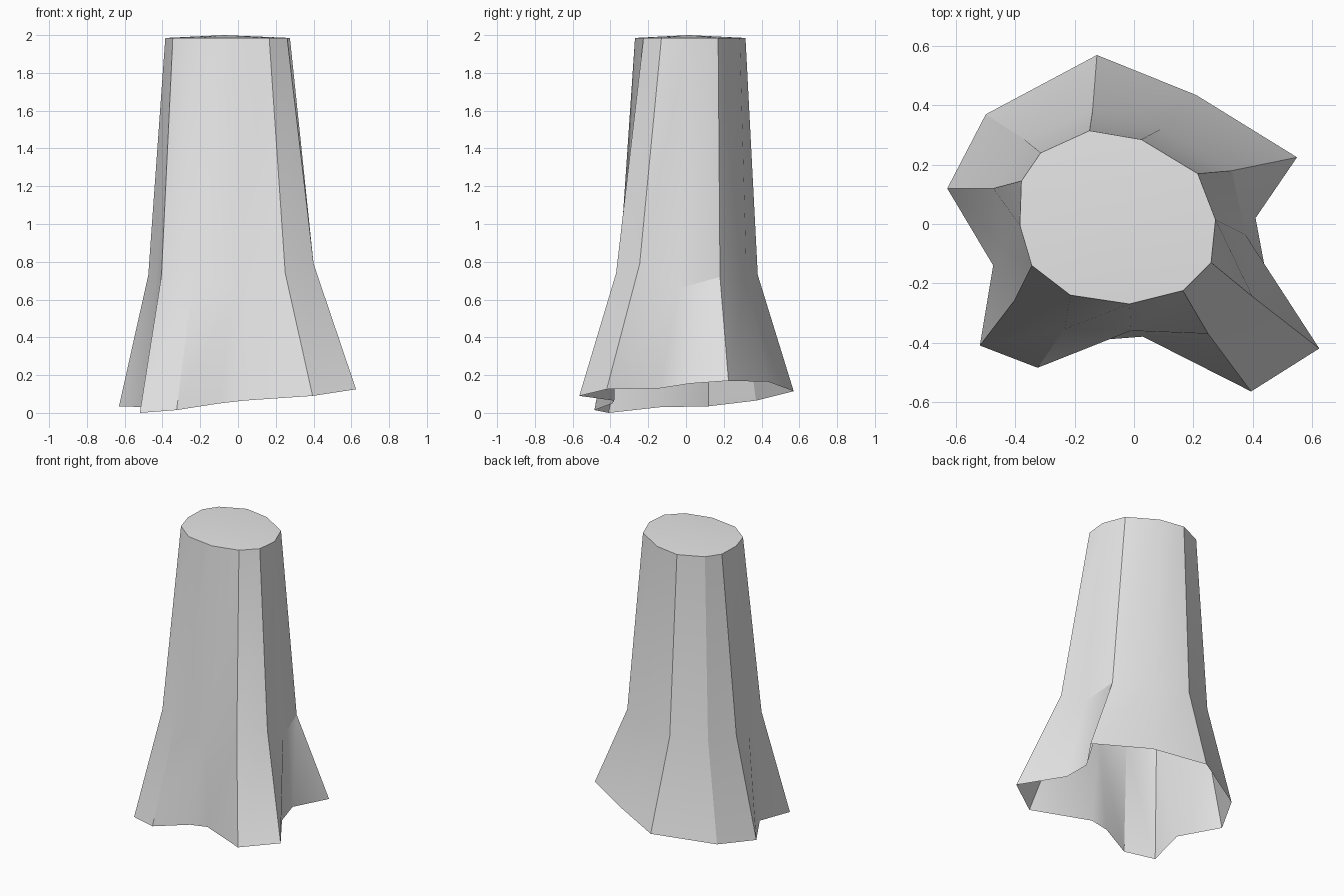
import bpy
import bmesh
import math

# Remove the default cube
default_cube = bpy.data.objects.get("Cube")
if default_cube:
    bpy.data.objects.remove(default_cube, do_unlink=True)

TOP_HEIGHT = 1.985
CROWN_HEIGHT = 2.0

# Each rib of the trunk: rim (x, y), knee (x, y, z), then one or two feet (x, y, z).
# Ribs run clockwise around the trunk, starting at the back.
RIBS = [
    ((-.15, .315), (-.14, .38, .73), [(-.125, .57, .115)]),
    ((.025, .285), (.09, .32, .74), [(.21, .435, .165)]),
    ((.215, .17), (.33, .18, .72), [(.55, .225, .17)]),
    ((.275, .015), (.375, -.035, .66), [(.41, .02, .155), (.44, -.14, .13)]),
    ((.26, -.13), (.4, -.245, .79), [(.625, -.42, .125)]),
    ((.165, -.225), (.25, -.37, .74), [(.395, -.565, .09)]),
    ((-.015, -.27), (-.01, -.36, .66), [(.03, -.38, .065), (-.1, -.39, .05)]),
    ((-.215, -.24), (-.235, -.355, .73), [(-.325, -.485, .015)]),
    ((-.345, -.14), (-.405, -.26, .73), [(-.52, -.41, 0)]),
    ((-.385, -.005), (-.44, -.07, .66), [(-.475, -.14, .03)]),
    ((-.38, .145), (-.475, .12, .73), [(-.63, .12, .035)]),
    ((-.315, .24), (-.37, .285, .74), [(-.5, .37, .065)]),
]


def make_material(name, color):
    material = bpy.data.materials.new(name)
    material.use_nodes = True
    material.diffuse_color = color
    shader = material.node_tree.nodes["Principled BSDF"]
    shader.inputs["Base Color"].default_value = color
    return material


def build_trunk(bm):
    rim, knees, feet = [], [], []
    for rim_point, knee_point, foot_points in RIBS:
        rim.append(bm.verts.new((*rim_point, TOP_HEIGHT)))
        knees.append(bm.verts.new(knee_point))
        feet.append([bm.verts.new(point) for point in foot_points])

    # Centre of the slightly raised cut
    center_x = sum(vert.co.x for vert in rim) / len(rim)
    center_y = sum(vert.co.y for vert in rim) / len(rim)
    crown = bm.verts.new((center_x, center_y, CROWN_HEIGHT))

    for i in range(len(RIBS)):
        j = (i + 1) % len(RIBS)
        # Cut top, upper trunk and flared root skirt; the underside stays open
        bm.faces.new((crown, rim[j], rim[i]))
        bm.faces.new((rim[i], rim[j], knees[j], knees[i]))
        bm.faces.new((knees[i], knees[j], feet[j][0], feet[i][-1]))
        # Hollow between two roots
        if len(feet[i]) > 1:
            bm.faces.new((knees[i], feet[i][1], feet[i][0]))


# Flared tree trunk
mesh = bpy.data.meshes.new("trunk")
bm = bmesh.new()
build_trunk(bm)
bmesh.ops.recalc_face_normals(bm, faces=bm.faces)
# Keep the shell facing outward
if min(bm.faces, key=lambda face: -face.calc_center_median().z).normal.z < 0:
    bmesh.ops.reverse_faces(bm, faces=bm.faces)
bm.to_mesh(mesh)
bm.free()
mesh.materials.append(make_material("light grey", (.8, .8, .8, 1)))

trunk = bpy.data.objects.new("trunk", mesh)
bpy.context.collection.objects.link(trunk)

# Soft sides with crisp root ridges
bpy.ops.object.select_all(action="DESELECT")
trunk.select_set(True)
bpy.context.view_layer.objects.active = trunk
bpy.ops.object.shade_smooth_by_angle(angle=math.radians(30))
